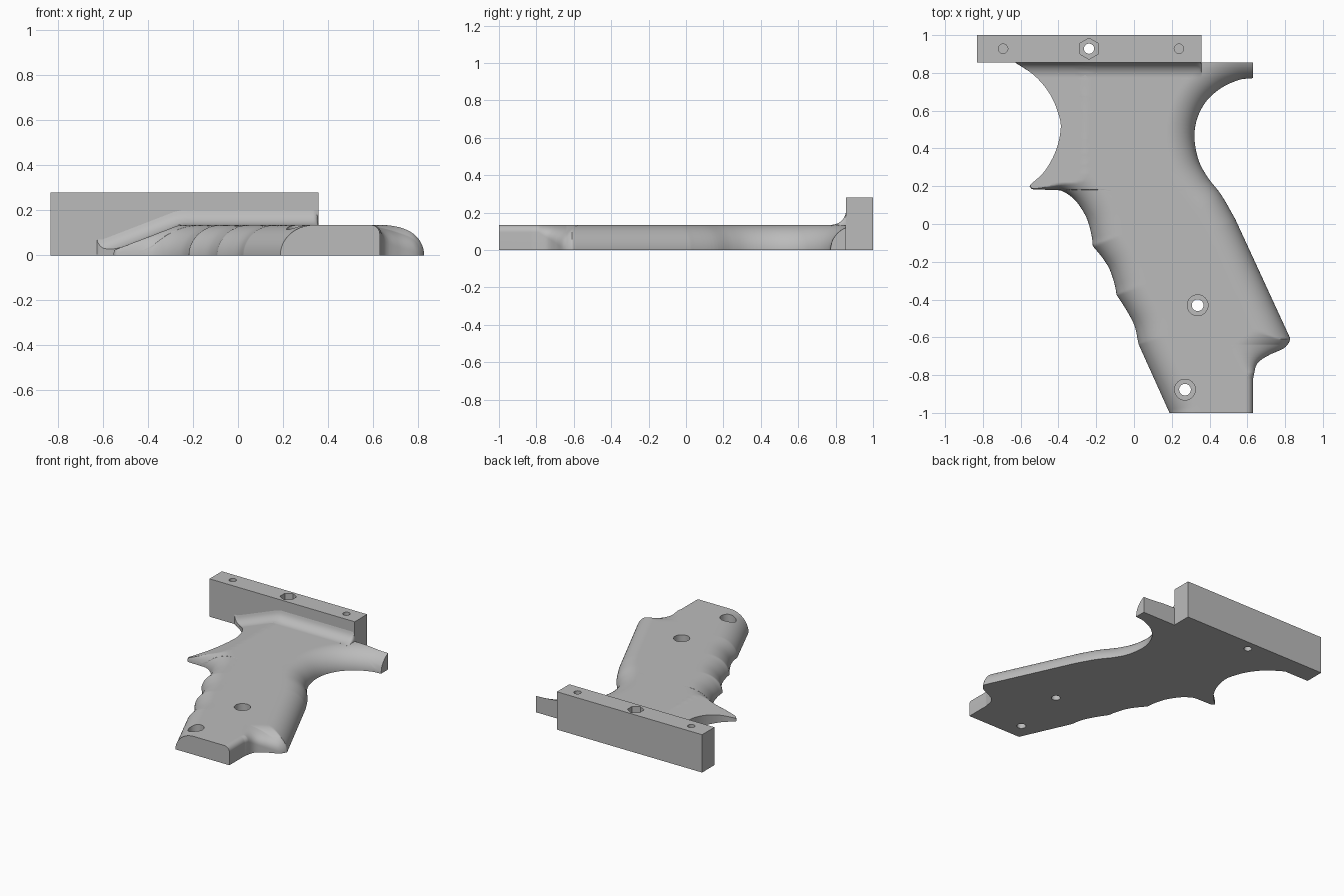
import bpy, bmesh, math
from mathutils import Vector
from mathutils.bvhtree import BVHTree

cube = bpy.data.objects.get("Cube")
if cube:
    bpy.data.objects.remove(cube)

grey = bpy.data.materials.new("plain_grey")
grey.use_nodes = True
grey.diffuse_color = (0.5, 0.5, 0.5, 1)
grey.node_tree.nodes["Principled BSDF"].inputs["Base Color"].default_value = grey.diffuse_color

TOP, BAR_Y, BAR_X = 0.135, 0.855, 0.357


def curve(*runs):
    """Smooth each run of points; corners stay between runs. y always falls."""
    out = []
    for run in runs:
        p = [Vector(q) for q in run]
        p = [2 * p[0] - p[1]] + p + [2 * p[-1] - p[-2]]
        for a, b, c, d in zip(p, p[1:], p[2:], p[3:]):
            for i in range(6):
                t = i / 6
                out.append(0.5 * (2 * b + (c - a) * t + (2 * a - 5 * b + 4 * c - d) * t ** 2
                                  + (3 * b - a - 3 * c + d) * t ** 3))
    out.append(Vector(runs[-1][-1]))
    for a, b in zip(out, out[1:]):
        b.y = min(b.y, a.y - 0.0002)
    return out


def x_at(line, y):
    for a, b in zip(line, line[1:]):
        if y >= b.y:
            return a.x + (b.x - a.x) * min(1, max(0, (a.y - y) / (a.y - b.y)))
    return line[-1].x


def wall(line):
    """Upright strip used to measure the distance to an outline."""
    n = len(line)
    verts = [(p.x, p.y, z) for z in (-1, 1) for p in line]
    return BVHTree.FromPolygons(verts, [(i, i + 1, n + i + 1, n + i) for i in range(n - 1)])


# Outlines: web, thumb spur and finger grooves on one side, horn, back and heel on the other
web = curve([(-.63, BAR_Y), (-.525, .784), (-.446, .689), (-.4, .583), (-.388, .503),
             (-.414, .387), (-.473, .28), (-.546, .21)])
fingers = curve([(-.553, .2), (-.53, .183), (-.42, .181), (-.367, .168), (-.304, .117),
                 (-.25, .03), (-.224, -.064), (-.218, -.117)],
                [(-.218, -.117), (-.17, -.175), (-.13, -.238), (-.103, -.318), (-.092, -.376)],
                [(-.092, -.376), (-.04, -.456), (.003, -.54), (.024, -.636)],
                [(.024, -.636), (.188, -1)])
back = curve([(.63, .772), (.557, .763), (.462, .72), (.383, .65), (.335, .56), (.32, .46),
              (.34, .344), (.388, .25), (.462, .154), (.536, .026)],
             [(.536, .026), (.82, -.59)],
             [(.82, -.59), (.826, -.614), (.795, -.657), (.715, -.694), (.652, -.74),
              (.63, -.82)],
             [(.63, -.82), (.63, -1)])
left = web + fingers
right = [Vector((.63, BAR_Y))] + back
finger_wall, back_wall = wall(fingers), wall(back)


def rounded(d, radius, base=0.0):
    k = min(1, d / radius)
    return base + (TOP - base) * math.sqrt(1 - (1 - k) ** 2)


def height(x, y):
    p = Vector((x, y, 0))
    heel = min(1, max(0, (-.64 - y) / .15))
    ramp = .02 + (x + .56) * .385
    z = min(TOP, ramp,
            rounded(finger_wall.find_nearest(p)[3], .15),
            rounded(back_wall.find_nearest(p)[3], .15 - .11 * heel, .095 * heel))
    return max(.004, z)


def fillet_height(x, y):
    t = min(1, max(0, (y - .775) / (BAR_Y - .775)))
    end = min(1, (BAR_X - x) / .02)
    return height(x, y) + .075 * (1 - math.sqrt(1 - t * t)) * math.sqrt(max(0, 1 - (1 - end) ** 2))


def finish(name, bm):
    bmesh.ops.recalc_face_normals(bm, faces=bm.faces)
    mesh = bpy.data.meshes.new(name)
    bm.to_mesh(mesh)
    bm.free()
    mesh.materials.append(grey)
    obj = bpy.data.objects.new(name, mesh)
    bpy.context.collection.objects.link(obj)
    return obj


def solid(name, ys, lo, hi, top, bottom, columns):
    """Closed flat-bottomed body with a sculpted top."""
    bm = bmesh.new()
    rows = []
    for y in ys:
        a, b = lo(y), hi(y)
        xs = [a + (b - a) * (.5 - .5 * math.cos(math.pi * i / columns)) for i in range(columns + 1)]
        rows.append([bm.verts.new((x, y, top(x, y))) for x in xs])
    for r, s in zip(rows, rows[1:]):
        for i in range(columns):
            bm.faces.new((r[i], r[i + 1], s[i + 1], s[i]))
    rim = [e for e in bm.edges if e.is_boundary]
    skirt = bmesh.ops.extrude_edge_only(bm, edges=rim)["geom"]
    for v in skirt:
        if isinstance(v, bmesh.types.BMVert):
            v.co.z = bottom
    bmesh.ops.contextual_create(bm, geom=[e for e in bm.edges if e.is_boundary])
    return finish(name, bm)


def drill(target, x, y, radius, z0, z1, sides=32):
    bm = bmesh.new()
    bmesh.ops.create_cone(bm, cap_ends=True, segments=sides, radius1=radius, radius2=radius,
                          depth=z1 - z0)
    bmesh.ops.translate(bm, verts=bm.verts, vec=(x, y, (z0 + z1) / 2))
    cutter = finish("hole_cutter", bm)
    cutter.hide_render = True
    mod = target.modifiers.new("hole", "BOOLEAN")
    mod.operation, mod.solver, mod.object = "DIFFERENCE", "EXACT", cutter
    bpy.context.view_layer.objects.active = target
    bpy.ops.object.modifier_apply(modifier=mod.name)
    bpy.data.objects.remove(cutter)


# Grip body
ys = []
for y in sorted([p.y for p in left + right] + [-1 + .01 * i for i in range(186)], reverse=True):
    if not ys or ys[-1] - y > .0015:
        ys.append(y)
ys[-1] = -1
grip = solid("grip_body", ys, lambda y: x_at(left, y), lambda y: x_at(right, y), height, 0, 56)
for x, y in ((.337, -.43), (.27, -.877)):
    drill(grip, x, y, .055, .075, .3)
    drill(grip, x, y, .031, -.1, .3)

# Blend between grip and mounting bar
fillet = solid("bar_fillet", [BAR_Y + .002 - .082 * i / 16 for i in range(17)],
               lambda y: x_at(left, y) + .002, lambda y: BAR_X, fillet_height, .002, 40)

# Mounting bar with hex pocket, through hole and two blind pin holes
bm = bmesh.new()
bmesh.ops.create_cube(bm, size=1)
for v in bm.verts:
    v.co = (-.832 if v.co.x < 0 else BAR_X, BAR_Y if v.co.y < 0 else 1, 0 if v.co.z < 0 else .28)
bar = finish("mounting_bar", bm)
drill(bar, -.238, .928, .056, .2, .4, 6)
drill(bar, -.238, .928, .027, -.1, .4)
for x in (-.693, .238):
    drill(bar, x, .928, .025, .15, .4)

# Soft shading with crisp edges
bpy.ops.object.select_all(action="DESELECT")
for obj in (grip, fillet, bar):
    obj.select_set(True)
bpy.context.view_layer.objects.active = grip
bpy.ops.object.shade_smooth_by_angle(angle=math.radians(32))
